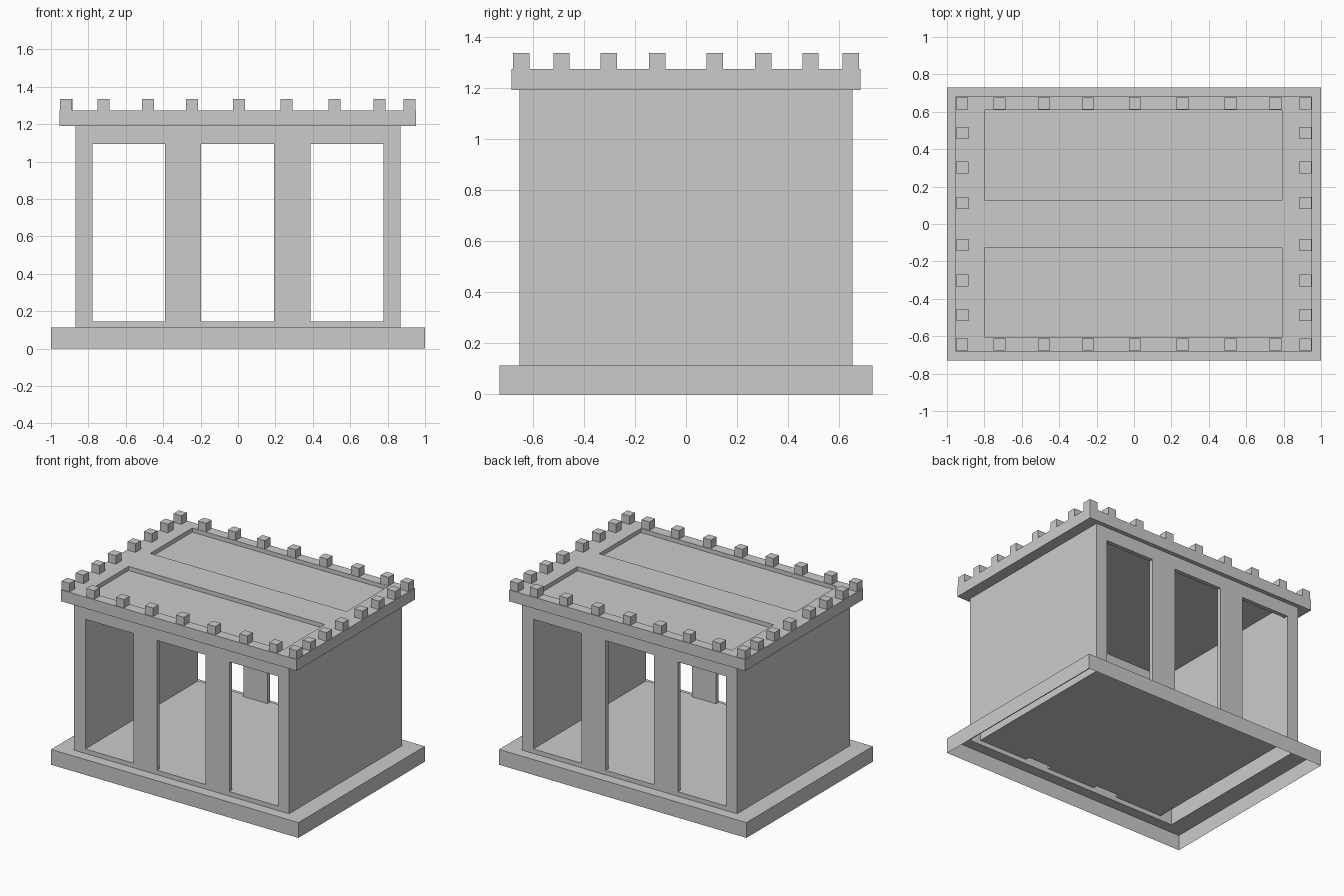
import bpy, bmesh
from mathutils import Vector

if "Cube" in bpy.data.objects:
    bpy.data.objects.remove(bpy.data.objects["Cube"])


def add_box(bm, x, y, z, skip=()):
    """Box from ranges; skip lists open sides such as '-z'."""
    r = bmesh.ops.create_cube(bm, size=1)
    for v in r['verts']:
        v.co = Vector([(a[0] + a[1]) / 2 + c * (a[1] - a[0]) for a, c in zip((x, y, z), v.co)])
    bm.normal_update()
    faces = {f for v in r['verts'] for f in v.link_faces}
    gone = [f for f in faces
            if any(f.normal['xyz'.index(s[1])] * (1 if s[0] == '+' else -1) > .9 for s in skip)]
    bmesh.ops.delete(bm, geom=gone, context='FACES')


def cut(bm, axis, values):
    for val in values:
        p, n = Vector(), Vector()
        p[axis], n[axis] = val, 1
        bmesh.ops.bisect_plane(bm, geom=bm.verts[:] + bm.edges[:] + bm.faces[:],
                               plane_co=p, plane_no=n)
    bm.normal_update()


def finish(name, bm):
    me = bpy.data.meshes.new(name)
    bm.to_mesh(me)
    bm.free()
    ob = bpy.data.objects.new(name, me)
    bpy.context.collection.objects.link(ob)


WX, WY, T = .87, .652, .03
INNER = .778
Z0, FLOOR, HEAD, Z1, TOP = .112, .145, 1.093, 1.19, 1.273
OPENINGS = ((-INNER, -.39), (-.198, .193), (.387, INNER))

# Plinth: open-bottomed skin with a hole beneath the walls
bm = bmesh.new()
add_box(bm, (-1, 1), (-.73, .73), (0, Z0), ('-z',))
cut(bm, 0, (-WX, WX))
cut(bm, 1, (-WY, WY))
hole = []
for f in bm.faces:
    c = f.calc_center_median()
    if f.normal.z > .9 and abs(c.x) < WX and abs(c.y) < WY:
        hole.append(f)
bmesh.ops.delete(bm, geom=hole, context='FACES')
finish('plinth', bm)

# Floor: a single sheet level with the sills
bm = bmesh.new()
sides = ('-z', '-x', '+x', '-y', '+y')
add_box(bm, (-INNER, INNER), (-WY + T, WY - T), (Z0, FLOOR), sides)
finish('floor', bm)

# Front and back walls: hollow columns, sills and header
for name, s in (('front_wall', -1), ('back_wall', 1)):
    bm = bmesh.new()
    y = sorted((s * WY, s * (WY - T)))
    inside = '+y' if s < 0 else '-y'
    for x in ((-.39, -.198), (.193, .387)):
        add_box(bm, x, y, (FLOOR, HEAD), ('-z', '+z'))
        add_box(bm, x, y, (Z0, FLOOR), ('-z', '+z', '-x', '+x', inside))
    for x in OPENINGS:
        add_box(bm, x, y, (Z0, FLOOR), ('-z', '-x', '+x', inside))
    add_box(bm, (-INNER, INNER), y, (HEAD, Z1), ('+z', '-x', '+x'))
    finish(name, bm)

# Thick side walls, hollow and open below
for name, s in (('left_wall', -1), ('right_wall', 1)):
    bm = bmesh.new()
    x = sorted((s * WX, s * INNER))
    inside = '-x' if s > 0 else '+x'
    add_box(bm, x, (-WY, WY), (FLOOR, Z1), ('-z', '+z'))
    add_box(bm, x, (-WY, WY), (Z0, FLOOR), ('-z', '+z', inside))
    finish(name, bm)

# Roof slab with two sunken panels
bm = bmesh.new()
add_box(bm, (-.955, .952), (-.683, .683), (Z1, TOP))
cut(bm, 0, (-.797, .79))
cut(bm, 1, (-.607, -.125, .125, .61))
panels = []
for f in bm.faces:
    c = f.calc_center_median()
    if f.normal.z > .9 and abs(c.x) < .79 and .125 < abs(c.y) < .61:
        panels.append(f)
for f in panels:
    new = bmesh.ops.extrude_discrete_faces(bm, faces=[f])['faces'][0]
    bmesh.ops.translate(bm, verts=new.verts[:], vec=(0, 0, -.03))
bmesh.ops.recalc_face_normals(bm, faces=bm.faces[:])
finish('roof', bm)

# Small battlement blocks around the roof edge
spots = [(x, s * .645) for s in (-1, 1)
         for x in (-.92, -.72, -.48, -.245, .005, .26, .517, .757, .917)]
spots += [(s * .918, t * y) for s in (-1, 1) for t in (-1, 1) for y in (.113, .303, .487)]
bm = bmesh.new()
h = .032
for x, y in spots:
    add_box(bm, (x - h, x + h), (y - h, y + h), (TOP, 1.335), ('-z',))
finish('battlements', bm)
